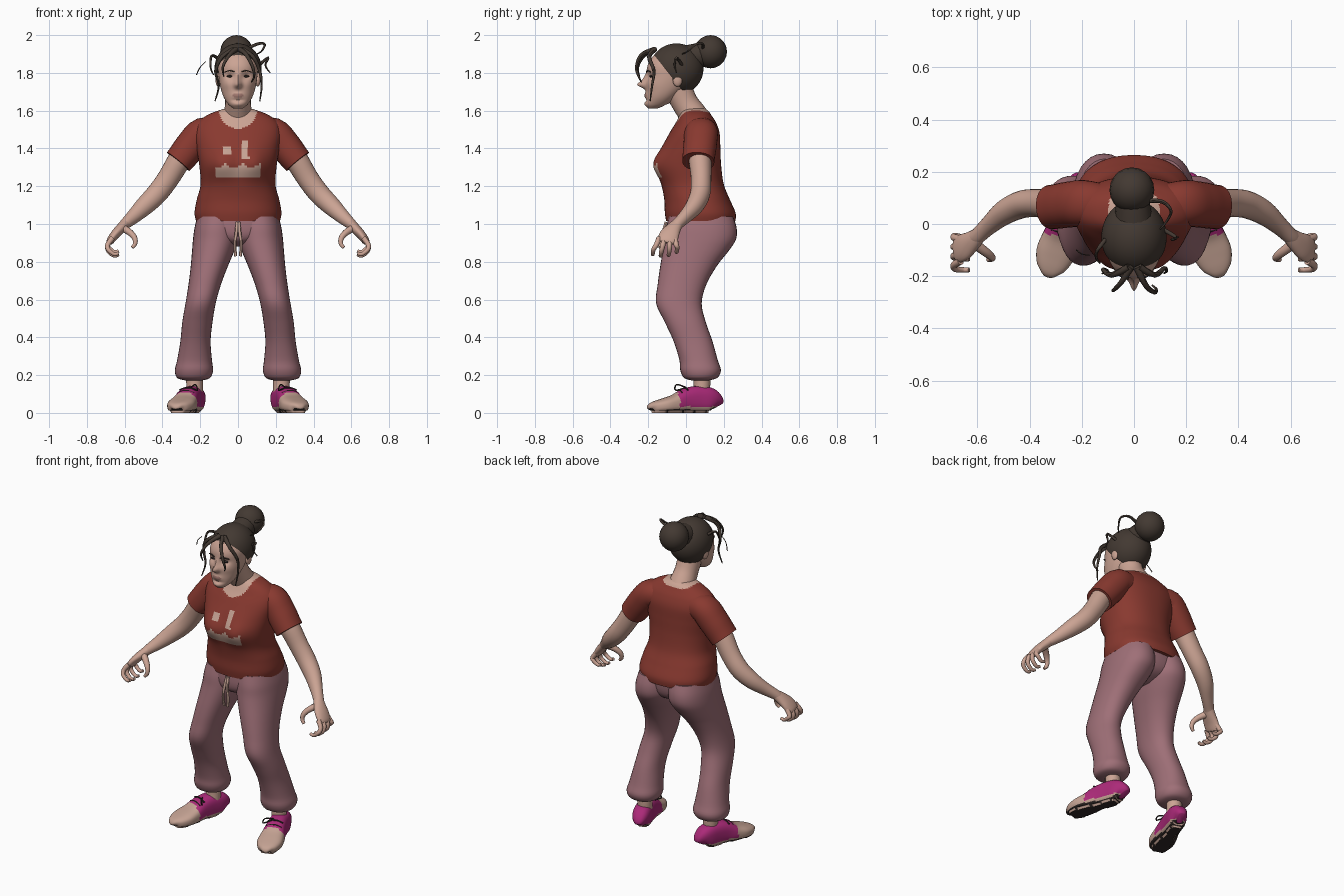
import bpy, bmesh, math
from mathutils import Vector

X, Y, Z = Vector((1, 0, 0)), Vector((0, 1, 0)), Vector((0, 0, 1))


def material(name, r, g, b):
    m = bpy.data.materials.new(name)
    m.diffuse_color = (r, g, b, 1)
    return m


SKIN = material("skin", .60, .37, .295)
SHIRT = material("brick_red_cloth", .25, .041, .029)
PRINT = material("tan_print", .56, .36, .29)
PANTS = material("mauve_cloth", .345, .16, .185)
HAIR = material("dark_brown_hair", .056, .041, .032)
PINK = material("magenta_shoe", .41, .023, .19)
RUBBER = material("beige_rubber", .55, .36, .29)
DARK = material("dark_trim", .03, .022, .02)
LIPS = material("muted_lips", .36, .19, .16)


def finish(name, bm, mats, paint=None):
    bmesh.ops.recalc_face_normals(bm, faces=bm.faces)
    bm.normal_update()
    if paint:
        for f in bm.faces:
            f.material_index = paint(f.calc_center_median(), f.normal)
    me = bpy.data.meshes.new(name)
    bm.to_mesh(me)
    bm.free()
    for m in mats:
        me.materials.append(m)
    ob = bpy.data.objects.new(name, me)
    bpy.context.collection.objects.link(ob)
    bpy.ops.object.select_all(action='DESELECT')
    ob.select_set(True)
    bpy.context.view_layer.objects.active = ob
    bpy.ops.object.shade_smooth_by_angle(angle=math.radians(45))
    return ob


def smooth_rings(rings, sub):
    """Catmull-Rom interpolation of (x, y, z, half_a, half_b) rings."""
    out, last = [], len(rings) - 1
    for i in range(last):
        p = [rings[max(0, min(last, i + k))] for k in (-1, 0, 1, 2)]
        for s in range(sub):
            t = s / sub
            out.append([.5 * (2 * b + (c - a) * t + (2 * a - 5 * b + 4 * c - d) * t * t
                              + (3 * b - a - 3 * c + d) * t ** 3) for a, b, c, d in zip(*p)])
    return out + [list(rings[-1])]


def loft(name, rings, mats, n=24, sub=4, level=False, ref=Y, power=2.0,
         deform=None, paint=None, side=1):
    rs = smooth_rings(rings, sub)
    bm, loops = bmesh.new(), []
    for i, r in enumerate(rs):
        c = Vector(r[:3])
        a, b = rs[max(0, i - 1)], rs[min(len(rs) - 1, i + 1)]
        t = Z if level else (Vector(b[:3]) - Vector(a[:3])).normalized()
        u = X if level else (ref - t * ref.dot(t)).normalized()
        v = t.cross(u)
        loop = []
        for k in range(n):
            ang = math.tau * k / n
            ca, sa = math.cos(ang), math.sin(ang)
            co = c + u * math.copysign(abs(ca) ** (2 / power), ca) * max(r[3], .001) \
                + v * math.copysign(abs(sa) ** (2 / power), sa) * max(r[4], .001)
            if deform:
                co = deform(co)
            co.x *= side
            loop.append(bm.verts.new(co))
        loops.append(loop)
    for p, q in zip(loops, loops[1:]):
        for k in range(n):
            bm.faces.new((p[k], p[(k + 1) % n], q[(k + 1) % n], q[k]))
    bm.faces.new(loops[0])
    bm.faces.new(loops[-1])
    return finish(name, bm, mats, paint)


def box_rings(rows):
    """(z, x0, x1, y_front, y_back) rows to level rings."""
    return [((a + b) / 2, (f + k) / 2, z, (b - a) / 2, (k - f) / 2) for z, a, b, f, k in rows]


def ball(name, c, r, mat, seg=24):
    bm = bmesh.new()
    bmesh.ops.create_uvsphere(bm, u_segments=seg, v_segments=seg // 2, radius=1)
    for v in bm.verts:
        v.co = Vector(c) + Vector((v.co.x * r[0], v.co.y * r[1], v.co.z * r[2]))
    return finish(name, bm, [mat])


def tube(name, pts, r0, r1, mat, side=1, n=8, ref=Y):
    last = len(pts) - 1
    rings = [(*p, r0 + (r1 - r0) * i / last, r0 + (r1 - r0) * i / last) for i, p in enumerate(pts)]
    return loft(name, rings, [mat], n=n, sub=4, ref=ref, side=side)


def bump(x, z, sx, sz):
    return math.exp(-(x / sx) ** 2 - (z / sz) ** 2)


# Shirt body with bust, scoop neck and chest print
def bust(co):
    if co.y < .02:
        co.y -= .028 * bump(abs(co.x) - .09, co.z - 1.32, .07, .08)
    return co


def shirt_paint(c, nrm):
    if (c.x / .1) ** 2 + ((c.z - 1.605) / (.1 if c.y < .05 else .02)) ** 2 < 1:
        return 1
    if nrm.y < 0 and c.y < 0:
        spot = math.hypot(c.x + .055, c.z - 1.39) < .026
        bar = abs(c.x - .035 + (1.40 - c.z) * -.1) < .018 and 1.34 < c.z < 1.445
        band = abs(c.x) < .12 and 1.25 < c.z < 1.305 + .012 * math.sin(c.x * 70)
        if spot or bar or band:
            return 2
    return 0


loft("shirt_body", box_rings([
    (1.015, -.222, .222, -.105, .262), (1.06, -.23, .23, -.112, .262),
    (1.13, -.218, .218, -.115, .232), (1.21, -.198, .198, -.13, .2),
    (1.31, -.205, .205, -.155, .186), (1.40, -.22, .22, -.128, .182),
    (1.48, -.232, .232, -.088, .178), (1.535, -.215, .215, -.055, .16),
    (1.575, -.165, .165, -.035, .135), (1.602, -.1, .1, -.02, .115), (1.615, -.05, .05, .0, .09)]),
    [SHIRT, SKIN, PRINT], n=96, sub=8, level=True, power=2.25, deform=bust, paint=shirt_paint)

# Trouser seat and drawstring
loft("trouser_seat", box_rings([
    (.88, -.05, .05, -.02, .12), (.91, -.13, .13, -.08, .2), (.96, -.22, .22, -.1, .235),
    (1.05, -.215, .215, -.095, .245)]), [PANTS], n=40, level=True, power=2.3)
for s in (1, -1):
    tube("drawstring", [(.004, -.105, 1.01), (.01, -.122, .95), (.017, -.125, .89), (.012, -.12, .83)],
         .008, .008, PRINT, s)

for s in (1, -1):
    # Trouser leg with gathered cuff, and ankle
    loft("trouser_leg", box_rings([
        (1.04, -.005, .215, -.09, .25), (.98, -.005, .23, -.105, .268), (.92, -.002, .238, -.112, .265),
        (.86, .018, .243, -.122, .228), (.78, .052, .25, -.136, .165), (.68, .09, .262, -.15, .108),
        (.58, .118, .278, -.158, .083), (.48, .135, .295, -.112, .105), (.38, .145, .305, -.066, .14),
        (.28, .138, .322, -.035, .168), (.225, .132, .334, -.03, .185), (.185, .148, .322, -.01, .165),
        (.172, .19, .28, .03, .12)]), [PANTS], n=32, level=True, power=2.2, side=s)
    tube("ankle", [(.232, .08, .24), (.23, .085, .16), (.23, .08, .09)], .045, .043, SKIN, s, 16)

    # Shoe with beige toe and sole rim, dark tread
    turn, sc, ss = math.radians(18), math.cos(math.radians(18)), math.sin(math.radians(18))

    def place(co):
        z = co.z if co.z > .012 else .012 * (co.z > .006)
        return Vector((.265 + co.x * sc - co.y * ss, co.y * sc + co.x * ss, z))

    def shoe_paint(c, nrm, s=s):
        along = (c.x * s - .265) * -ss + c.y * sc
        if nrm.z < -.6 and c.z < .03:
            return 2
        return 1 if c.z < .034 or along < -.055 else 0

    loft("shoe", [(0, y, h / 2, w, h / 2) for y, w, h in (
        (.172, .02, .07), (.16, .042, .105), (.125, .054, .135), (.06, .056, .142), (.0, .06, .13),
        (-.06, .07, .098), (-.12, .074, .078), (-.17, .058, .062), (-.193, .035, .05), (-.2, .01, .03))],
        [PINK, RUBBER, DARK], n=40, sub=5, ref=X, power=2.7, deform=place, paint=shoe_paint, side=s)
    for y, z in ((-.005, .133), (-.035, .117)):
        pts = [tuple(place(Vector((x, y, z - 6 * x * x)))) for x in (-.045, -.015, .015, .045)]
        tube("shoelace", pts, .005, .005, DARK, s, 6)
    tube("lace_bow", [(.25, -.0, .135), (.225, -.05, .15), (.215, -.055, .12), (.245, -.01, .13)],
         .004, .004, DARK, s, 6)

    # Sleeve and arm
    loft("sleeve", [(.1, .08, 1.48, .07, .07), (.185, .08, 1.482, .088, .082), (.245, .075, 1.42, .088, .083),
                    (.29, .068, 1.362, .086, .08), (.316, .065, 1.33, .085, .077)],
         [SHIRT], n=32, power=2.15, side=s)
    loft("arm", [(.26, .075, 1.4, .065, .065), (.312, .075, 1.335, .06, .062), (.37, .08, 1.24, .054, .058),
                 (.43, .075, 1.16, .053, .056), (.495, .045, 1.095, .047, .05), (.555, -.005, 1.038, .035, .038),
                 (.598, -.045, 1.0, .031, .029), (.612, -.055, .985, .031, .026)], [SKIN], n=24, side=s)
    # Hand with curled fingers and thumb
    loft("palm", [(.59, -.038, 1.008, .028, .026), (.62, -.065, .977, .04, .027), (.652, -.088, .943, .052, .024),
                  (.676, -.1, .91, .05, .02), (.68, -.103, .9, .04, .012)], [SKIN], n=24, side=s)
    for i in range(4):
        y, e = -.142 + .028 * i, -.172 + .042 * i
        d = (.008, 0, .004, .02)[i]
        tube("finger", [(.665, y, .925), (.69, (y + e) / 2, .89), (.686, e, .856 + d),
                        (.655, e - .004, .832 + d), (.632, e - .004, .838 + d)], .015, .009, SKIN, s, 10)
    tube("thumb", [(.612, -.075, .98), (.572, -.105, .955), (.547, -.125, .925), (.545, -.133, .895),
                   (.56, -.137, .875)], .021, .009, SKIN, s, 10)


# Head: nose, sockets, lips and chin shaped from one loft
def face(co):
    if co.y < -.1:
        x, z = co.x, co.z
        co.y -= .04 * bump(x, z - 1.737, .018, .018) + .018 * bump(x, z - 1.765, .013, .03)
        co.y += .016 * bump(abs(x) - .043, z - 1.783, .022, .017)
        co.y -= .008 * bump(x, z - 1.68, .03, .016) + .008 * bump(x, z - 1.635, .03, .014)
        co.y += .006 * bump(x, z - 1.655, .03, .008)
        co.y -= .006 * bump(abs(x) - .06, z - 1.74, .03, .025)
    return co


def face_paint(c, nrm):
    return 1 if c.y < -.17 and (c.x / .03) ** 2 + ((c.z - 1.68) / .011) ** 2 < 1 else 0


loft("head", box_rings([
    (1.612, -.025, .025, -.2, -.15), (1.632, -.05, .05, -.212, -.1), (1.67, -.075, .075, -.212, -.05),
    (1.72, -.092, .092, -.212, .0), (1.78, -.102, .102, -.208, .035), (1.84, -.104, .104, -.203, .05),
    (1.89, -.085, .085, -.172, .03), (1.93, -.045, .045, -.115, -.01)]),
    [SKIN, LIPS], n=72, sub=9, level=True, power=2.15, deform=face, paint=face_paint)
loft("neck", [(0, .06, 1.53, .1, .085), (0, .035, 1.58, .078, .075), (0, -.005, 1.64, .068, .07),
              (0, -.04, 1.71, .07, .075)], [SKIN], ref=X)
for s in (1, -1):
    ball("eye", (s * .043, -.186, 1.782), (.017, .008, .006), DARK, 16)
    tube("eyebrow", [(.02, -.209, 1.806), (.045, -.203, 1.812), (.07, -.186, 1.804)], .004, .003, HAIR, s, 6)
    ball("ear", (s * .105, -.045, 1.765), (.014, .026, .038), SKIN, 16)

# Hair cap trimmed to the hairline, and bun
bm = bmesh.new()
bmesh.ops.create_uvsphere(bm, u_segments=48, v_segments=32, radius=1)
for v in bm.verts:
    v.co = Vector((v.co.x * .125, -.05 + v.co.y * .142, 1.82 + v.co.z * .136))
bmesh.ops.bisect_plane(bm, geom=bm.verts[:] + bm.edges[:] + bm.faces[:], plane_co=(0, -.185, 1.915),
                       plane_no=(0, -1, -.8), clear_outer=True)
finish("hair_cap", bm, [HAIR])
ball("hair_bun", (-.008, .13, 1.912), (.086, .087, .088), HAIR, 20)
tube("bun_base", [(0, .0, 1.87), (-.004, .06, 1.89), (-.008, .11, 1.905)], .075, .06, HAIR, n=16, ref=X)

# Loose locks framing the face and stray wisps
LOCKS = [
    [(-.02, -.165, 1.925), (-.085, -.195, 1.885), (-.118, -.175, 1.81), (-.102, -.18, 1.73), (-.122, -.19, 1.65)],
    [(.02, -.165, 1.925), (.08, -.195, 1.885), (.115, -.17, 1.81), (.125, -.18, 1.73), (.115, -.19, 1.65)],
    [(.01, -.165, 1.925), (.045, -.235, 1.895), (.078, -.262, 1.83), (.085, -.25, 1.78), (.07, -.235, 1.75)],
    [(-.01, -.165, 1.925), (-.05, -.225, 1.89), (-.08, -.255, 1.83), (-.075, -.245, 1.78)],
    [(.05, .09, 1.93), (.11, .085, 1.955), (.142, .05, 1.95), (.125, .01, 1.915), (.1, -.02, 1.9)],
    [(.11, -.02, 1.84), (.16, -.05, 1.88), (.145, -.06, 1.84), (.17, -.05, 1.80)],
    [(-.11, -.06, 1.88), (-.14, -.1, 1.89), (-.145, -.13, 1.83), (-.13, -.15, 1.79)]]
for i, pts in enumerate(LOCKS):
    tube("hair_lock", pts, .014 if i < 4 else .009, .003, HAIR, ref=X if i < 4 else Y)
tube("stray_wisp", [(-.22, -.1, 1.79), (-.2, -.115, 1.83), (-.17, -.12, 1.86)], .003, .002, HAIR, n=5)
